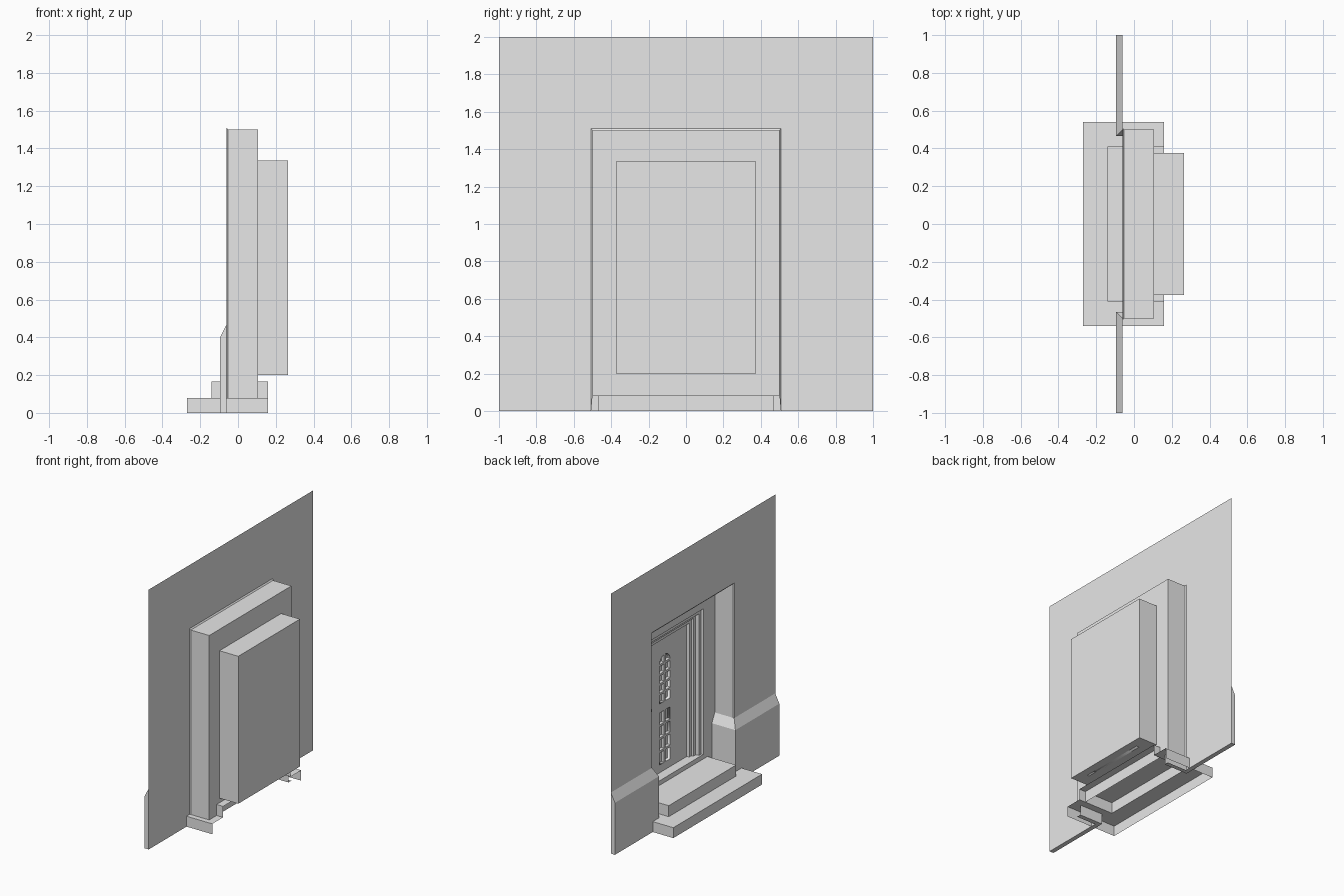
import bpy, bmesh, math
from mathutils import Matrix, Vector

default = bpy.data.objects.get("Cube")
if default:
    bpy.data.objects.remove(default, do_unlink=True)

# One plain grey for everything
grey = bpy.data.materials.new("plain_grey")
grey.use_nodes = True
colour = (0.8, 0.8, 0.8, 1)
grey.diffuse_color = colour
grey.node_tree.nodes["Principled BSDF"].inputs["Base Color"].default_value = colour


def add_object(name, mesh):
    mesh.materials.clear()
    mesh.materials.append(grey)
    obj = bpy.data.objects.new(name, mesh)
    bpy.context.collection.objects.link(obj)
    return obj


def finish(name, bm):
    bmesh.ops.recalc_face_normals(bm, faces=bm.faces)
    mesh = bpy.data.meshes.new(name)
    bm.to_mesh(mesh)
    bm.free()
    return add_object(name, mesh)


def loft(name, rings, closed=False, cap=False, end_columns=()):
    """Bridge matching rings of points into a shell."""
    bm = bmesh.new()
    rows = [[bm.verts.new(p) for p in ring] for ring in rings]
    for a, b in zip(rows, rows[1:]):
        count = len(a)
        for i in range(count if closed else count - 1):
            j = (i + 1) % count
            bm.faces.new((a[i], a[j], b[j], b[i]))
    if cap:
        bm.faces.new(rows[-1])
    for column in end_columns:
        bm.faces.new([row[column] for row in rows])
    return finish(name, bm)


def upright(x, half, bottom, top):
    return [(x, -half, bottom), (x, -half, top), (x, half, top), (x, half, bottom)]


def flat(x, half, z, back=0.16):
    return [(back, -half, z), (x, -half, z), (x, half, z), (back, half, z)]


def box(name, low, high):
    low, high = Vector(low), Vector(high)
    bm = bmesh.new()
    bmesh.ops.create_cube(bm, size=1, matrix=Matrix.Translation((low + high) / 2)
                          @ Matrix.Diagonal((*(high - low), 1)))
    return finish(name, bm)


WALL, BACK, DOOR = -0.06, 0.105, 0.18

# Wall sheet with a tall opening, and the deep reveal behind it
loft("wall", [upright(WALL, 1, 0, 2), upright(WALL, 0.507, 0, 1.51)])
loft("reveal", [upright(WALL, 0.507, 0, 1.51), upright(-0.052, 0.5, 0.08, 1.5),
                upright(BACK, 0.5, 0.08, 1.5)])
loft("reveal_back", [upright(BACK, 0.5, 0.08, 1.5), upright(BACK, 0.375, 0.2, 1.335)],
     closed=True)

# Closed box behind the doorway
loft("door_housing", [upright(BACK, 0.375, 0.2, 1.335),
                      upright(0.265, 0.375, 0.2, 1.335)], closed=True, cap=True)

# Stepped door frame: (depth, inset from the opening)
frame_profile = [(BACK, 0), (BACK, 0.015), (0.12, 0.02), (0.12, 0.045),
                 (0.145, 0.05), (0.145, 0.075), (0.16, 0.08), (0.16, 0.105),
                 (DOOR, 0.11)]
loft("door_frame", [upright(x, 0.375 - w, 0.2, 1.335 - w) for x, w in frame_profile])

# Door leaf with one arched and one square window opening
HALF = 0.065
SPRING = 1.09 - HALF
arch = [(-HALF, 0.73), (HALF, 0.73)] + [
    (HALF * math.cos(a), SPRING + HALF * math.sin(a))
    for a in (math.pi * i / 12 for i in range(13))]
square = [(-HALF, 0.26), (HALF, 0.26), (HALF, 0.66), (-HALF, 0.66)]
leaf = [(-0.27, 0.2), (0.27, 0.2), (0.27, 1.23), (-0.27, 1.23)]

curve = bpy.data.curves.new("door_outline", "CURVE")
curve.dimensions = "2D"
curve.fill_mode = "BOTH"
curve.extrude = 0.0125
for outline in (leaf, arch, square):
    spline = curve.splines.new("POLY")
    spline.points.add(len(outline) - 1)
    for point, (u, v) in zip(spline.points, outline):
        point.co = (u, v, 0, 1)
    spline.use_cyclic_u = True
helper = bpy.data.objects.new("door_outline", curve)
bpy.context.collection.objects.link(helper)
bpy.context.view_layer.update()
door_mesh = bpy.data.meshes.new_from_object(
    helper.evaluated_get(bpy.context.evaluated_depsgraph_get()))
bpy.data.objects.remove(helper, do_unlink=True)
# Stand the outline up so that it faces -x
door_mesh.transform(Matrix(((0, 0, 1, DOOR + 0.0125), (1, 0, 0, 0),
                            (0, 1, 0, 0), (0, 0, 0, 1))))
add_object("door_leaf", door_mesh)
box("window_panes", (DOOR + 0.025, -0.1, 0.24), (DOOR + 0.03, 0.1, 1.12))

# Glazing bars
for label, low, high, top in (("upper", 0.73, SPRING, 1.09), ("lower", 0.26, 0.66, 0.66)):
    box(label + "_centre_bar", (DOOR, -0.008, low), (DOOR + 0.025, 0.008, top))
    rows = 4
    for i in range(1, rows + (label == "upper")):
        z = low + (high - low) * i / rows
        box(f"{label}_cross_bar_{i}", (DOOR, -HALF, z - 0.008), (DOOR + 0.025, HALF, z + 0.008))

# Door handle
box("door_handle", (DOOR - 0.03, 0.2, 0.73), (DOOR, 0.23, 0.75))

# Two open-backed entrance steps
loft("entrance_steps", [flat(-0.27, 0.54, 0), flat(-0.27, 0.54, 0.08),
                        flat(-0.14, 0.41, 0.08), flat(-0.14, 0.41, 0.165)], cap=True)

# Sloped plinths, turning the corner into the reveal
for side, label in ((1, "left"), (-1, "right")):
    rings = [[(WALL - d, side, z), (WALL - d, side * (0.5 - d), z),
              (BACK, side * (0.5 - d), z)]
             for d, z in ((0, 0), (0.035, 0), (0.035, 0.4), (0, 0.47))]
    loft(label + "_plinth", rings, end_columns=(0,))
